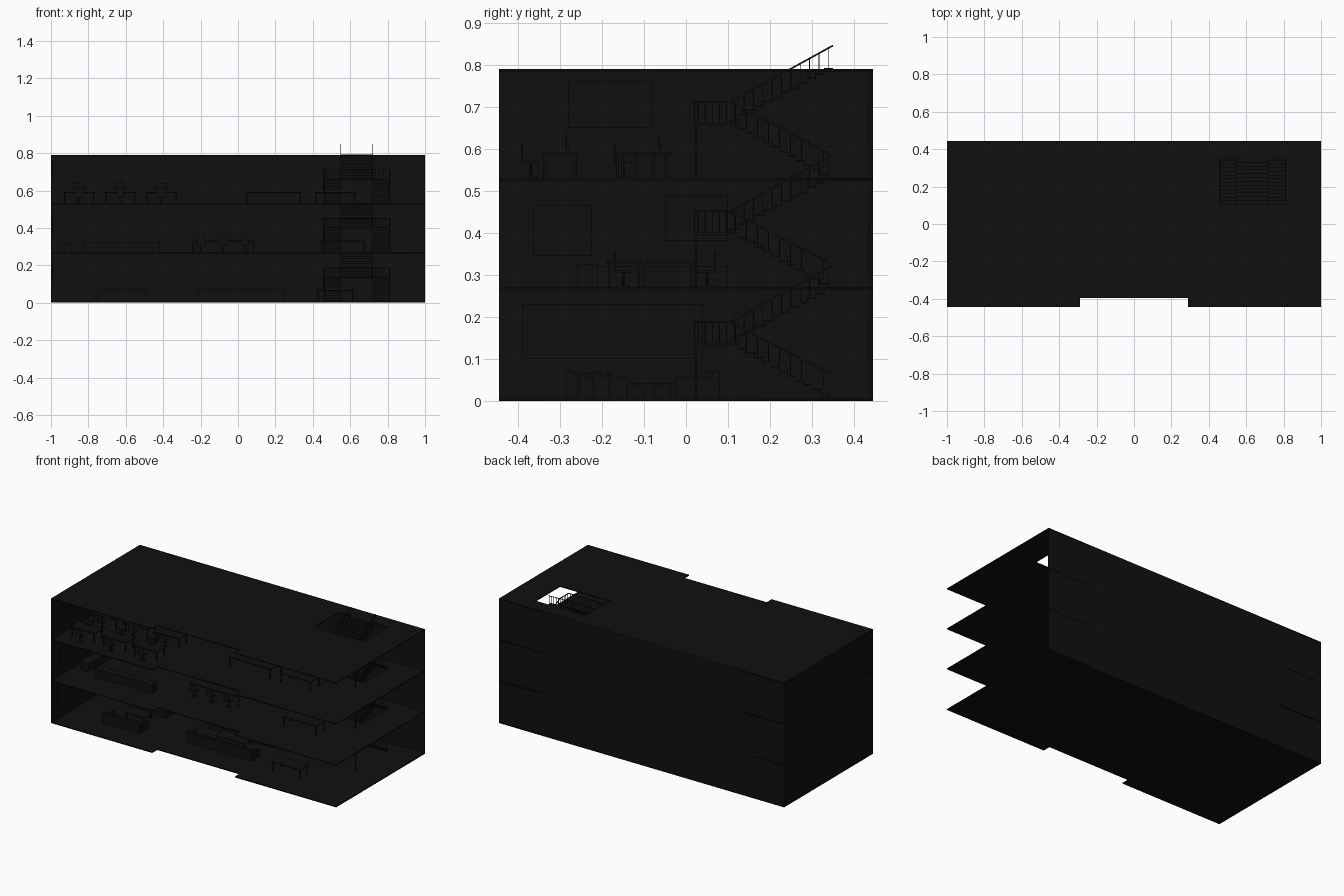
import bpy, bmesh, math
from mathutils import Vector, Matrix

if "Cube" in bpy.data.objects:
    bpy.data.objects.remove(bpy.data.objects["Cube"])

mat = bpy.data.materials.new("near_black")
mat.diffuse_color = (0.005, 0.005, 0.005, 1)
mat.use_nodes = True
mat.node_tree.nodes["Principled BSDF"].inputs["Base Color"].default_value = mat.diffuse_color
FLOORS = [0.006, 0.27, 0.53]
H = 0.262
X0, X1, X2, X3 = 0.46, 0.55, 0.72, 0.81   # stair lanes
Y0, Y1, Y2 = 0.02, 0.105, 0.35            # landing front, landing back, stair end


class Part:
    """Collects boxes, rods and cylinders into one named object."""
    def __init__(self, name):
        self.name, self.bm = name, bmesh.new()

    def box(self, xa, xb, ya, yb, za, zb):
        m = Matrix.Translation(((xa + xb) / 2, (ya + yb) / 2, (za + zb) / 2))
        bmesh.ops.create_cube(self.bm, size=1, matrix=m @ Matrix.Diagonal((xb - xa, yb - ya, zb - za, 1)))

    def rod(self, a, b, t=0.003):
        a, b = Vector(a), Vector(b)
        rot = (b - a).to_track_quat('Z', 'Y').to_matrix().to_4x4()
        bmesh.ops.create_cube(self.bm, size=1, matrix=Matrix.Translation((a + b) / 2) @ rot
                              @ Matrix.Diagonal((t, t, (b - a).length, 1)))

    def cyl(self, x, y, z, r1, r2, h, n=16):
        bmesh.ops.create_cone(self.bm, cap_ends=True, segments=n, radius1=r1, radius2=r2, depth=h,
                              matrix=Matrix.Translation((x, y, z + h / 2)))

    def done(self):
        me = bpy.data.meshes.new(self.name)
        self.bm.to_mesh(me)
        self.bm.free()
        me.materials.append(mat)
        ob = bpy.data.objects.new(self.name, me)
        bpy.context.collection.objects.link(ob)


# Floor plates: outline with front notch, optional stair opening
def slab(name, z, t, hole):
    loops = [[(-1, -.445), (-.29, -.445), (-.29, -.395), (.29, -.395), (.29, -.445),
              (1, -.445), (1, .445), (-1, .445)]]
    if hole:
        loops.append([(X0, Y1), (X3, Y1), (X3, Y2), (X0, Y2)])
    cu = bpy.data.curves.new(name, 'CURVE')
    cu.dimensions, cu.fill_mode, cu.extrude = '2D', 'BOTH', t / 2
    for loop in loops:
        s = cu.splines.new('POLY')
        s.points.add(len(loop) - 1)
        for p, c in zip(s.points, loop):
            p.co = (*c, 0, 1)
        s.use_cyclic_u = True
    cu.materials.append(mat)
    ob = bpy.data.objects.new(name, cu)
    ob.location.z = z - t / 2
    bpy.context.collection.objects.link(ob)
    bpy.ops.object.select_all(action='DESELECT')
    ob.select_set(True)
    bpy.context.view_layer.objects.active = ob
    bpy.ops.object.convert(target='MESH')


for n, z in enumerate(FLOORS + [0.79]):
    slab(f"floor_plate_{n}", z, 0.006, n > 0)

# Back and left walls; front and right stay open
p = Part("back_wall"); p.box(-1, 1, .44, .445, 0, .79); p.done()
p = Part("left_wall"); p.box(-1, -.995, -.445, .44, 0, .79); p.done()


# Stairs: two side flights up to a landing, one centre flight back up
def flight(p, xa, xb, ya, yb, za, zb, n=12):
    dy, dz = (yb - ya) / n, (zb - za) / n
    for i in range(n):
        y, z = ya + i * dy, za + (i + 1) * dz
        p.box(xa, xb, min(y, y + dy), max(y, y + dy), z - .004, z)
        p.box(xa, xb, y - .0008, y + .0008, z - dz, z)


def railing(p, a, b, n=9, h=.05):
    a, b, up = Vector(a), Vector(b), Vector((0, 0, h))
    p.rod(a + up, b + up, .004)
    for i in range(n):
        q = a.lerp(b, (i + .5) / n)
        p.rod(q, q + up, .002)


for n, z in enumerate(FLOORS):
    mid, top = z + H / 2, z + H
    p = Part(f"stairs_{n}")
    flight(p, X0, X1, Y2 - .01, Y1, z, mid)
    flight(p, X2, X3, Y2 - .01, Y1, z, mid)
    flight(p, X1, X2, Y1, Y2, mid, top)
    p.box(X0, X3, Y0, Y1, mid - .006, mid)
    for x in (X0 + .003, X3 - .003):
        p.rod((x, Y0 + .003, z), (x, Y0 + .003, mid), .004)
    p.done()
    p = Part(f"stair_railing_{n}")
    for x in (X0, X1, X2, X3):
        railing(p, (x, Y2 - .01, z + .01), (x, Y1, mid))
    for x in (X1, X2):
        railing(p, (x, Y1, mid), (x, Y2, top + .004), 11)
    railing(p, (X0, Y0, mid), (X3, Y0, mid), 16)
    for x in (X0, X3):
        railing(p, (x, Y0, mid), (x, Y1, mid), 5)
    p.done()


# Furniture helpers
def table(name, x, y, w, d, z, h=.062):
    p = Part(name)
    p.box(x - w / 2, x + w / 2, y - d / 2, y + d / 2, z + h - .006, z + h)
    for sx in (-1, 1):
        for sy in (-1, 1):
            cx, cy = x + sx * (w / 2 - .008), y + sy * (d / 2 - .008)
            p.rod((cx, cy, z), (cx, cy, z + h - .005), .006)
    p.done()


def chair(name, x, y, z, s):
    p = Part(name)
    p.box(x - .02, x + .02, y - .02, y + .02, z + .034, z + .04)
    p.box(x - .02, x + .02, y + s * .02 - .002, y + s * .02 + .002, z + .04, z + .085)
    p.cyl(x, y, z + .004, .003, .003, .03, 8)
    p.cyl(x, y, z, .018, .015, .005, 12)
    p.done()


def monitor(name, x, y, z):
    p = Part(name)
    p.box(x - .03, x + .03, y - .002, y + .002, z + .012, z + .045)
    p.rod((x, y + .003, z), (x, y + .003, z + .02), .005)
    p.done()


def sofa(name, x, y, w, d, z, s):
    p = Part(name)
    p.box(x - w / 2, x + w / 2, y - d / 2, y + d / 2, z, z + .032)
    yb = y + s * (d / 2 - .009)
    p.box(x - w / 2, x + w / 2, yb - .009, yb + .009, z + .032, z + .065)
    for e in (-1, 1):
        xe = x + e * (w / 2 - .009)
        p.box(xe - .009, xe + .009, y - d / 2, y + d / 2, z + .032, z + .05)
    p.done()


def panel(name, xa, xb, ya, yb, za, zb):
    p = Part(name); p.box(xa, xb, ya, yb, za, zb); p.done()


# Ground floor lounge
g = FLOORS[0]
sofa("lounge_sofa_front", .02, -.18, .46, .08, g, -1)
sofa("lounge_sofa_back", .02, .04, .46, .08, g, 1)
table("lounge_table", .02, -.07, .2, .08, g, .035)
table("entry_table", .52, -.22, .2, .09, g)
sofa("side_sofa_front", -.62, -.24, .26, .09, g, -1)
sofa("side_sofa_back", -.62, .02, .26, .09, g, 1)
table("side_table", -.62, -.11, .14, .08, g, .035)

# Middle floor: counter and meeting table
m = FLOORS[1]
panel("counter_front", -.82, -.42, -.26, -.21, m, m + .055)
panel("counter_back", -.95, -.89, -.22, .1, m, m + .05)
table("meeting_table", -.08, -.05, .34, .14, m)
table("right_table_1", .56, -.14, .24, .1, m)
for i in range(3):
    for s in (-1, 1):
        chair(f"meeting_chair_{i}_{s}", -.2 + i * .12, -.05 + s * .1, m, s)

# Upper floor: office desks
u = FLOORS[2]
for i, x in enumerate((-.85, -.63, -.41)):
    for j, y in enumerate((-.3, -.08)):
        table(f"desk_{i}_{j}", x, y, .17, .09, u)
        monitor(f"monitor_{i}_{j}", x, y + .015, u + .062)
        chair(f"desk_chair_{i}_{j}", x, y - .07, u, -1)
table("right_table_2", .52, -.12, .22, .1, u)
table("long_table", .19, -.1, .3, .12, u)

# Wall panels on left and back walls
for i, (ya, yb, za, zb) in enumerate([(-.28, -.08, .65, .76), (-.365, -.225, .345, .465),
                                     (-.05, .1, .38, .49), (-.39, .04, .1, .23)]):
    panel(f"left_wall_panel_{i}", -.996, -.99, ya, yb, za, zb)
for i, (xa, xb, za, zb) in enumerate([(-.08, .07, .6, .72), (-.27, .12, .29, .42),
                                     (-.72, -.57, .08, .2)]):
    panel(f"back_wall_panel_{i}", xa, xb, .435, .441, za, zb)
